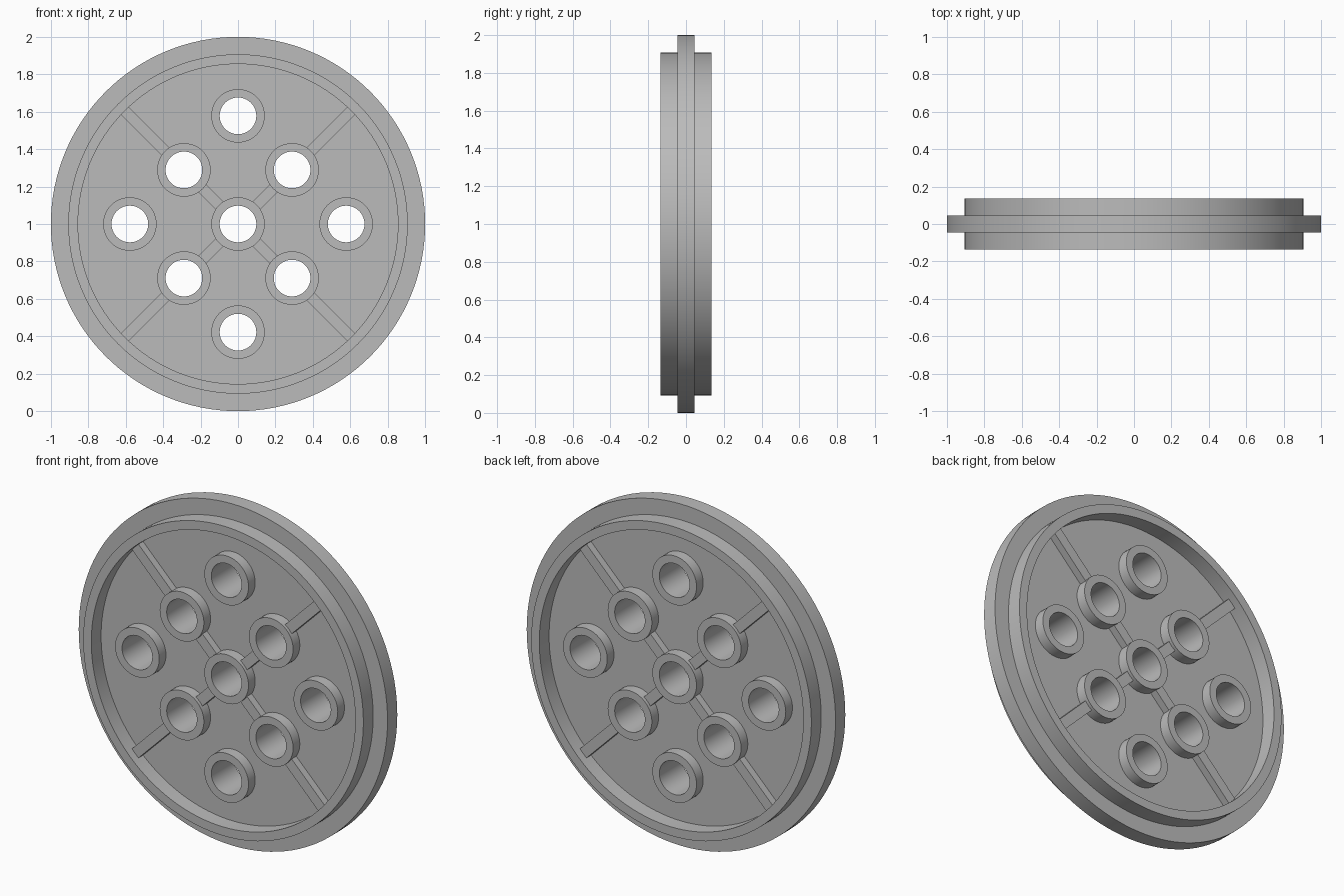
import bpy, bmesh, math
from mathutils import Matrix, Vector

if "Cube" in bpy.data.objects:
    bpy.data.objects.remove(bpy.data.objects["Cube"], do_unlink=True)

CENTRE = Vector((0, 0, 1))
WEB, RIM, BOSS, RIB = 0.045, 0.136, 0.107, 0.088   # half thicknesses
SPACING = 0.289                                    # hole grid step
BORE, BOSS_R, CUT_R = 0.098, 0.143, 0.12

grey = bpy.data.materials.new("medium_grey")
grey.use_nodes = True
grey.diffuse_color = (0.5, 0.5, 0.5, 1)
grey.node_tree.nodes["Principled BSDF"].inputs["Base Color"].default_value = (0.5, 0.5, 0.5, 1)


def make_object(name, bm):
    bmesh.ops.recalc_face_normals(bm, faces=bm.faces)
    mesh = bpy.data.meshes.new(name)
    bm.to_mesh(mesh)
    bm.free()
    mesh.materials.append(grey)
    obj = bpy.data.objects.new(name, mesh)
    bpy.context.collection.objects.link(obj)
    return obj


def lathe(name, half_profile, centre, sides):
    """Spin a front half profile (radius, depth), mirrored to the back, about y."""
    profile = [(r, -d) for r, d in half_profile] + [(r, d) for r, d in reversed(half_profile)]
    bm = bmesh.new()
    rings = []
    for i in range(sides):
        a = math.tau * i / sides
        rings.append([bm.verts.new(centre + Vector((r * math.sin(a), y, r * math.cos(a))))
                      for r, y in profile])
    n = len(profile)
    for i in range(sides):
        p, q = rings[i], rings[(i + 1) % sides]
        for j in range(n):
            k = (j + 1) % n
            bm.faces.new((p[j], p[k], q[k], q[j]))
    return make_object(name, bm)


def smooth(obj):
    bpy.ops.object.select_all(action='DESELECT')
    obj.select_set(True)
    bpy.context.view_layer.objects.active = obj
    bpy.ops.object.shade_smooth_by_angle(angle=math.radians(30))


# Flanged wheel body with a thin web and a raised rim on both faces
body = lathe("wheel_body", [(CUT_R, WEB), (0.855, WEB), (0.855, RIM),
                            (0.907, RIM), (0.907, WEB), (1.0, WEB)], CENTRE, 128)

# Hole positions: centre, four on the diagonals, four on the axes
outer_spots = [(x, z) for x in (-1, 1) for z in (-1, 1)]
outer_spots += [(2, 0), (-2, 0), (0, 2), (0, -2)]
spots = [CENTRE + Vector((x * SPACING, 0, z * SPACING)) for x, z in [(0, 0)] + outer_spots]

# Cut the web open behind each outer boss
bm = bmesh.new()
for spot in spots[1:]:
    bmesh.ops.create_cone(bm, cap_ends=True, segments=48, radius1=CUT_R, radius2=CUT_R, depth=0.4,
                          matrix=Matrix.Translation(spot) @ Matrix.Rotation(math.pi / 2, 4, 'X'))
cutter = make_object("hole_cutter", bm)
cutter.hide_render = True
cut = body.modifiers.new("holes", 'BOOLEAN')
cut.operation = 'DIFFERENCE'
cut.solver = 'EXACT'
cut.object = cutter
bpy.context.view_layer.objects.active = body
bpy.ops.object.modifier_apply(modifier=cut.name)
bpy.data.objects.remove(cutter, do_unlink=True)
smooth(body)

# Tubular bosses standing out of both faces
for i, spot in enumerate(spots):
    smooth(lathe(f"boss_{i + 1}", [(BORE, BOSS), (BOSS_R, BOSS)], spot, 48))

# Diagonal ribs: centre to inner bosses, then inner bosses to rim
reach = SPACING * math.sqrt(2)
for i in range(4):
    turn = Matrix.Rotation(math.radians(45 + 90 * i), 4, 'Y')
    for part, start, end in (("inner", CUT_R + 0.01, reach - CUT_R - 0.01),
                             ("outer", reach + CUT_R + 0.01, 0.856)):
        bm = bmesh.new()
        bmesh.ops.create_cube(bm, size=1, matrix=Matrix.Translation(CENTRE) @ turn
                              @ Matrix.Translation(((start + end) / 2, 0, 0))
                              @ Matrix.Diagonal((end - start, 2 * RIB, 0.06, 1)))
        make_object(f"{part}_rib_{i + 1}", bm)
